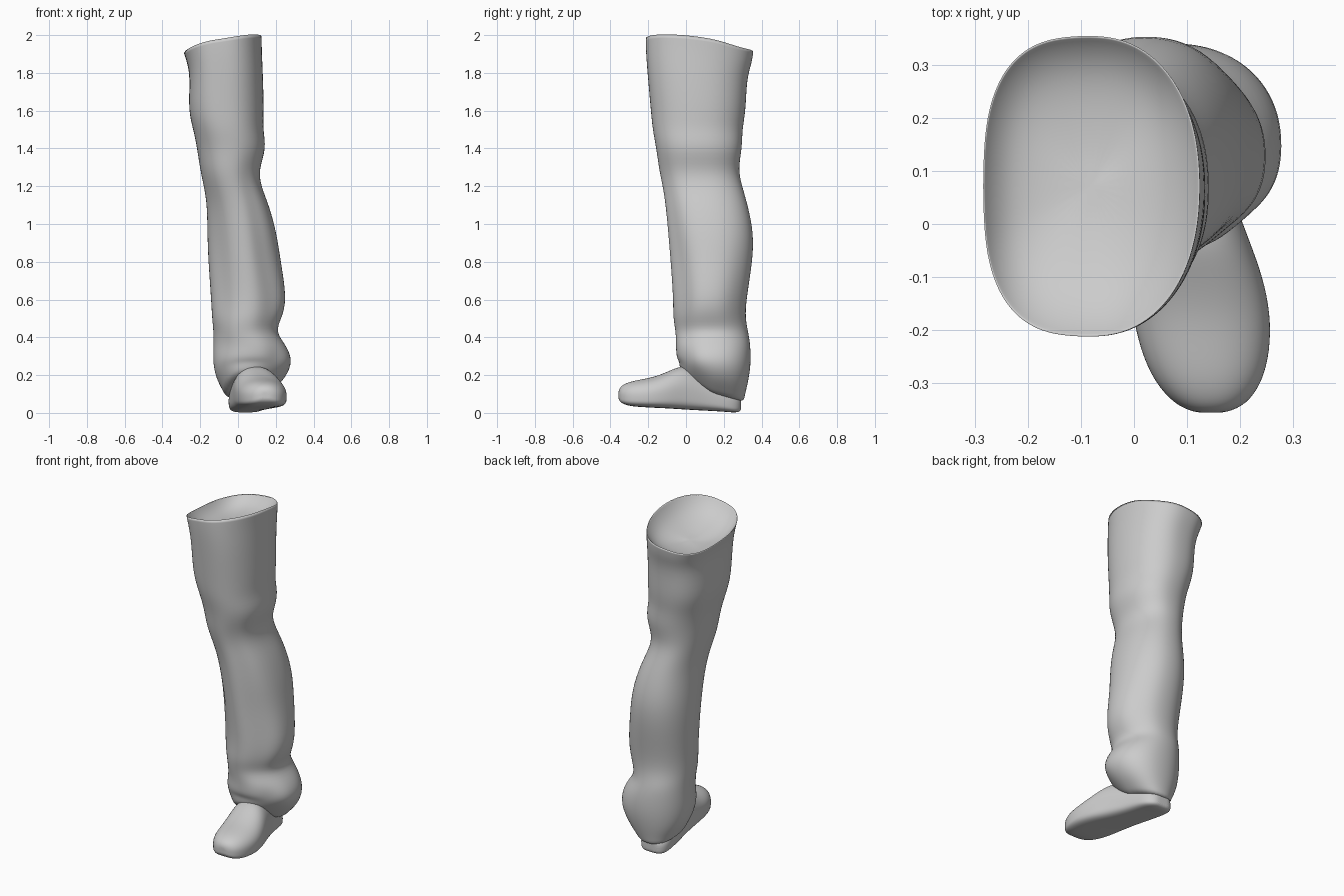
import bpy, bmesh, math

N = 32


def power(v, e):
    return math.copysign(abs(v) ** e, v)


def loft(name, rings, crease_ring=None):
    """Skin a list of closed rings, cap both ends and smooth the result."""
    bm = bmesh.new()
    layer = bm.edges.layers.float.new("crease_edge")
    rows = [[bm.verts.new(p) for p in ring] for ring in rings]
    for a, b in zip(rows, rows[1:]):
        for i in range(N):
            j = (i + 1) % N
            bm.faces.new((a[i], a[j], b[j], b[i]))
    for row in (rows[0], rows[-1]):
        c = [sum(v.co[k] for v in row) / N for k in range(3)]
        mid = bm.verts.new(c)
        for i in range(N):
            bm.faces.new((row[i], row[(i + 1) % N], mid))
    if crease_ring is not None:
        row = rows[crease_ring]
        for i in range(N):
            bm.edges.get((row[i], row[(i + 1) % N]))[layer] = 0.8
    bmesh.ops.recalc_face_normals(bm, faces=bm.faces)
    mesh = bpy.data.meshes.new(name)
    bm.to_mesh(mesh)
    bm.free()
    mesh.shade_smooth()
    obj = bpy.data.objects.new(name, mesh)
    bpy.context.collection.objects.link(obj)
    sub = obj.modifiers.new("smooth", 'SUBSURF')
    sub.levels = sub.render_levels = 2
    return obj


# Trouser leg sections: z, left, right, front, back, x tilt, y tilt
LEG = [
    (0.095, -0.07, 0.155, -0.015, 0.305, 0, -0.045),
    (0.13, -0.085, 0.19, -0.035, 0.31, 0, -0.045),
    (0.19, -0.12, 0.255, -0.035, 0.328, 0, -0.035),
    (0.275, -0.135, 0.293, -0.055, 0.345, 0, -0.02),
    (0.36, -0.135, 0.255, -0.045, 0.342, 0, 0),
    (0.43, -0.135, 0.198, -0.055, 0.33, 0, 0),
    (0.50, -0.14, 0.232, -0.07, 0.315, 0, 0),
    (0.60, -0.145, 0.262, -0.068, 0.32, 0, 0),
    (0.80, -0.16, 0.228, -0.08, 0.354, 0, 0),
    (0.95, -0.165, 0.206, -0.093, 0.36, 0, 0),
    (1.10, -0.165, 0.165, -0.108, 0.328, 0, 0),
    (1.20, -0.182, 0.122, -0.124, 0.298, 0, 0),
    (1.29, -0.202, 0.110, -0.144, 0.287, 0, 0),
    (1.40, -0.217, 0.152, -0.158, 0.295, 0, 0),
    (1.50, -0.237, 0.132, -0.178, 0.298, 0, 0),
    (1.60, -0.265, 0.138, -0.187, 0.318, 0, 0),
    (1.78, -0.254, 0.133, -0.204, 0.322, 0.01, -0.01),
    (1.88, -0.268, 0.127, -0.213, 0.35, 0.03, -0.025),
    (1.95, -0.287, 0.126, -0.215, 0.358, 0.045, -0.034),
]
# Cloth folds: angle in degrees, height, depth, angular width, height width
FOLDS = [
    (-50, 0.25, -0.035, 24, 0.04), (-75, 0.34, 0.018, 30, 0.03),
    (90, 1.30, -0.012, 40, 0.04), (60, 1.42, 0.010, 30, 0.05),
    (-85, 0.8, 0.008, 12, 0.3), (-48, 0.65, -0.025, 24, 0.2),
    (-60, 1.0, -0.012, 16, 0.3), (-135, 0.75, -0.03, 28, 0.38),
    (200, 0.4, -0.012, 25, 0.06), (45, 0.65, -0.012, 25, 0.2),
]


def leg_ring(z, x0, x1, y0, y1, tx, ty, scale=1.0):
    cx, cy = (x0 + x1) / 2, (y0 + y1) / 2
    ring = []
    for i in range(N):
        deg = 360 * i / N
        c, s = math.cos(math.radians(deg)), math.sin(math.radians(deg))
        # the thigh opening is squarer on its inner side
        n = 2.2 + (0.6 * min(1, max(0, (z - 1.4) / 0.4)) if c < 0 else 0)
        push = 0
        for a, h, d, wa, wh in FOLDS:
            da = (deg - a + 180) % 360 - 180
            push += d * math.exp(-(da / wa) ** 2 - ((z - h) / wh) ** 2)
        x = (x1 - x0) / 2 * power(c, 2 / n) * scale + push * c
        y = (y1 - y0) / 2 * power(s, 2 / n) * scale + push * s
        # the hem climbs steeply over the instep
        rise = 2.3 if z < 0.25 and s < 0 else 1
        # the rim sags a little on its outer back corner
        sag = 0.4 * abs(tx) * math.exp(-((deg - 45) / 30) ** 2)
        ring.append((cx + x, cy + y, z + tx * c + ty * s * rise - sag))
    return ring


rings = [leg_ring(*sec) for sec in LEG]
rim = len(rings) - 1
# Shallow hollow inside the top opening
for scale, drop in ((0.93, 0.025), (0.78, 0.06), (0.55, 0.085), (0.25, 0.1)):
    z, x0, x1, y0, y1, tx, ty = LEG[-1]
    rings.append(leg_ring(z - drop, x0, x1, y0, y1, tx * scale, ty * scale, scale))
loft("trouser_leg", rings, rim)

# Shoe sections from toe to heel: y, centre x, half width, bottom, top
SHOE = [
    (-0.357, 0.145, 0.03, 0.07, 0.12),
    (-0.342, 0.145, 0.068, 0.05, 0.145),
    (-0.30, 0.141, 0.102, 0.036, 0.165),
    (-0.24, 0.135, 0.123, 0.031, 0.177),
    (-0.17, 0.128, 0.131, 0.027, 0.19),
    (-0.10, 0.115, 0.129, 0.024, 0.217),
    (-0.04, 0.10, 0.122, 0.02, 0.245),
    (0.02, 0.085, 0.114, 0.016, 0.25),
    (0.12, 0.06, 0.104, 0.011, 0.20),
    (0.21, 0.045, 0.098, 0.006, 0.15),
    (0.265, 0.038, 0.082, 0.0, 0.11),
    (0.292, 0.035, 0.05, 0.01, 0.09),
]


def shoe_ring(y, cx, w, z0, z1):
    mid = z0 + (z1 - z0) * 0.4
    ring = []
    for i in range(N):
        a = 2 * math.pi * i / N
        c, s = math.cos(a), math.sin(a)
        n = 2.2 if s > 0 else 4
        h = z1 - mid if s > 0 else mid - z0
        ring.append((cx + w * power(c, 2 / n), y, mid + h * power(s, 2 / n)))
    return ring


loft("shoe", [shoe_ring(*sec) for sec in SHOE])
